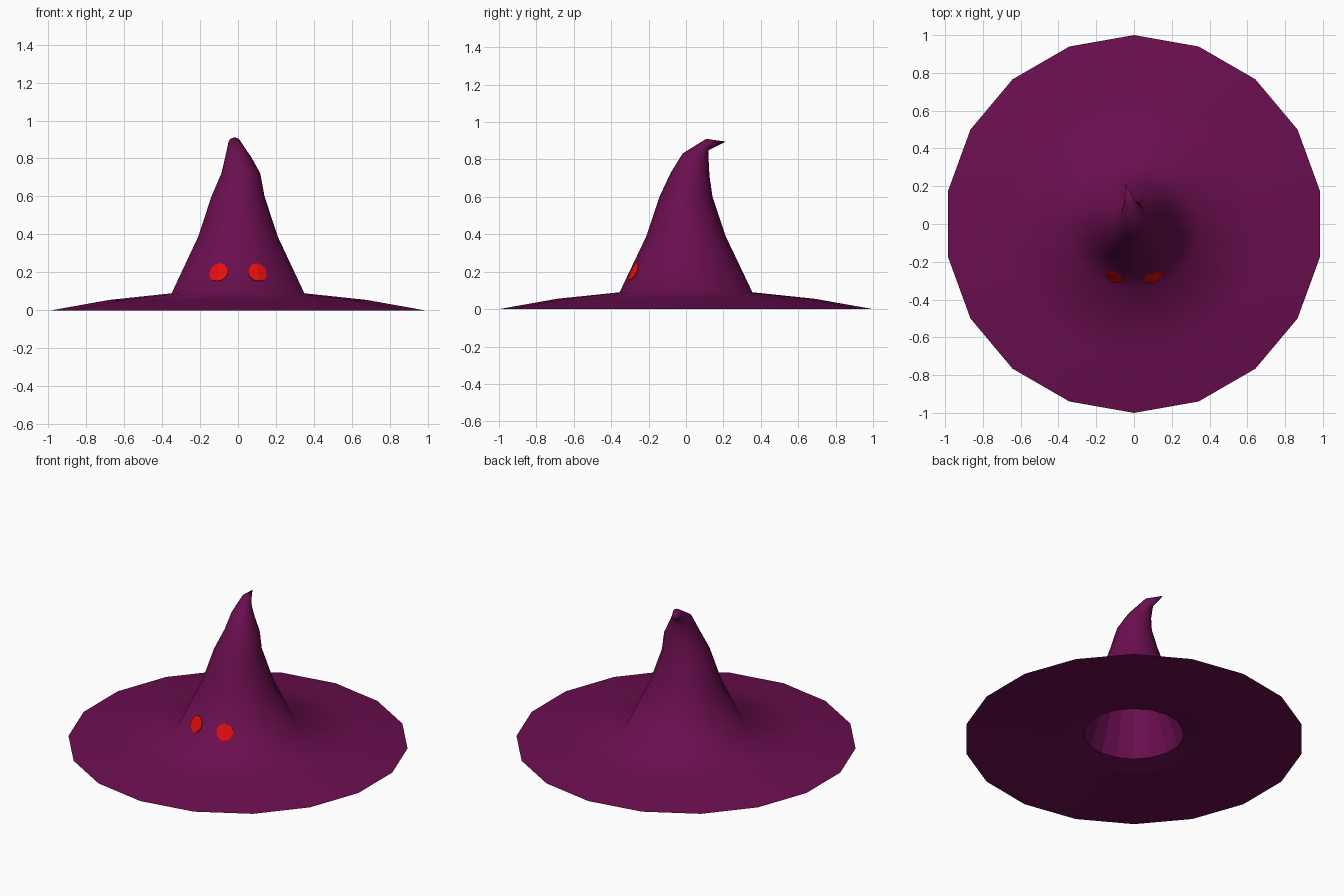
import bpy, bmesh, math
from mathutils import Matrix, Vector

cube = bpy.data.objects.get("Cube")
if cube:
    bpy.data.objects.remove(cube, do_unlink=True)

SIDES = 18


def material(name, rgb):
    m = bpy.data.materials.new(name)
    m.use_nodes = True
    m.diffuse_color = (*rgb, 1)
    bsdf = next(n for n in m.node_tree.nodes if n.type == 'BSDF_PRINCIPLED')
    bsdf.inputs["Base Color"].default_value = (*rgb, 1)
    bsdf.inputs["Roughness"].default_value = 0.8
    return m


def add_object(name, bm, mat):
    mesh = bpy.data.meshes.new(name)
    bm.to_mesh(mesh)
    bm.free()
    mesh.materials.append(mat)
    ob = bpy.data.objects.new(name, mesh)
    bpy.context.collection.objects.link(ob)
    return ob


purple = material("dark purple", (0.145, 0.0045, 0.078))
red = material("bright red", (0.8, 0.004, 0.004))

# Hat outer rings: centre x, y, z, radius, half depth, forward tilt in degrees
outer = [
    (0, 0, 0, 1, 1, 0),
    (0, 0, 0.055, 0.69, 0.69, 0),
    (0, 0, 0.09, 0.355, 0.355, 0),
    (0, 0, 0.39, 0.212, 0.212, 0),
    (0, 0, 0.6, 0.142, 0.142, 0),
    (0.015, 0.022, 0.72, 0.104, 0.104, -5),
    (0.0, 0.052, 0.81, 0.067, 0.073, -18),
    (-0.018, 0.114, 0.88, 0.033, 0.031, -80),
]
outer_tip = (-0.045, 0.213, 0.895)
# Underside and hollow
inner = [
    (0, 0, 0.012, 0.42, 0.42, 0),
    (0, 0, 0.035, 0.295, 0.295, 0),
    (0, 0, 0.37, 0.18, 0.18, 0),
    (0, 0, 0.6, 0.11, 0.11, 0),
]
inner_tip = (0.01, 0.03, 0.76)


def ring(bm, x, y, z, rx, ry, tilt):
    rot = Matrix.Rotation(math.radians(tilt), 3, 'X')
    verts = []
    for i in range(SIDES):
        a = math.tau * i / SIDES
        p = rot @ Vector((rx * math.sin(a), -ry * math.cos(a), 0))
        verts.append(bm.verts.new(p + Vector((x, y, z))))
    return verts


def skin(bm, rings, tip, smooth):
    """Bridge successive rings and close the last one to a point."""
    apex = bm.verts.new(tip)
    for a, b in zip(rings, rings[1:] + [None]):
        for i in range(SIDES):
            j = (i + 1) % SIDES
            quad = [a[i], a[j], b[j], b[i]] if b else [a[i], a[j], apex]
            bm.faces.new(quad).smooth = smooth


# Hat: smooth outside, faceted underside, sharing the rim
bm = bmesh.new()
outside = [ring(bm, *r) for r in outer]
skin(bm, outside, outer_tip, True)
skin(bm, [outside[0]] + [ring(bm, *r) for r in inner], inner_tip, False)
bmesh.ops.recalc_face_normals(bm, faces=bm.faces)
add_object("hat", bm, purple)

# Eyes: thin discs folded over the crown's ridge lines
for side, name in ((1, "left_eye"), (-1, "right_eye")):
    bm = bmesh.new()
    bmesh.ops.create_circle(bm, cap_ends=True, cap_tris=True, segments=12, radius=0.052)
    for v in bm.verts:
        v.co.z = -abs(v.co.x) * math.tan(math.radians(9))
    normal = Vector((side * 0.342 * 0.9, -0.94 * 0.9, 0.43)).normalized()
    across = Vector((0, 0, 1)).cross(normal).normalized()
    up = normal.cross(across)
    place = Matrix((across, up, normal)).transposed().to_4x4()
    place.translation = Vector((side * 0.1035, -0.2845, 0.2)) + normal * 0.005
    bm.transform(place)
    eye = add_object(name, bm, red)
    solid = eye.modifiers.new("thickness", 'SOLIDIFY')
    solid.thickness = 0.007
    solid.offset = -1
